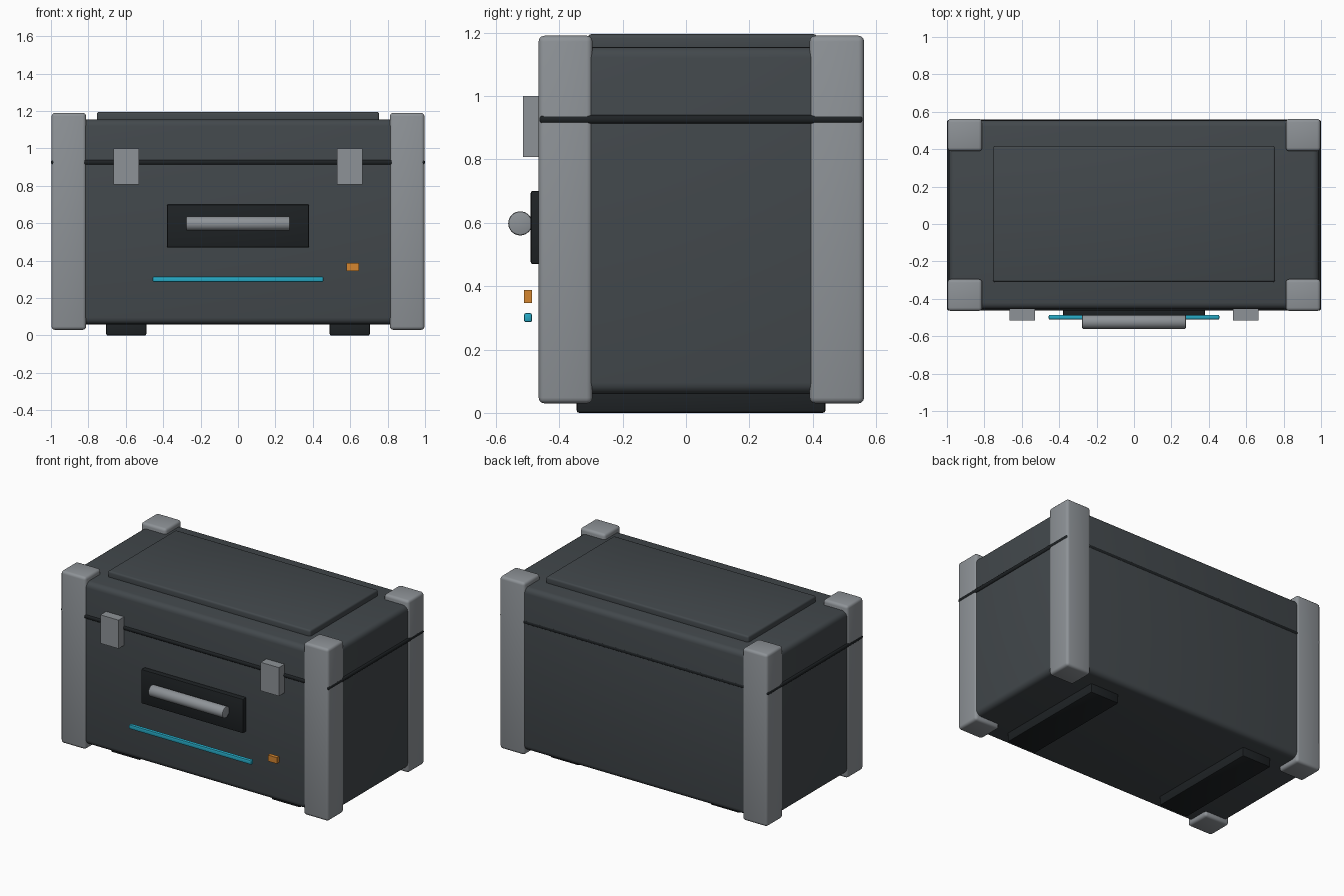
import bpy, math

if "Cube" in bpy.data.objects:
    bpy.data.objects.remove(bpy.data.objects["Cube"])


def material(name, rgb):
    m = bpy.data.materials.new(name)
    m.diffuse_color = (*rgb, 1)
    m.use_nodes = True
    m.node_tree.nodes["Principled BSDF"].inputs["Base Color"].default_value = m.diffuse_color
    return m


SHELL = material("shell_dark", (0.055, 0.065, 0.072))
METAL = material("metal_grey", (0.27, 0.29, 0.31))
BLACK = material("rubber_black", (0.013, 0.016, 0.018))
CYAN = material("cyan", (0.02, 0.40, 0.56))
ORANGE = material("orange", (0.66, 0.24, 0.03))


def finish(ob, name, mat, bevel, segments):
    ob.name = name
    ob.data.materials.append(mat)
    if bevel:
        mod = ob.modifiers.new("bevel", 'BEVEL')
        mod.width, mod.segments = bevel, segments
        mod.limit_method = 'ANGLE'
        bpy.ops.object.modifier_apply(modifier=mod.name)
        bpy.ops.object.shade_smooth_by_angle(angle=math.radians(35))
    return ob


def box(name, x, y, z, mat, bevel=0.0, segments=3):
    """Box from (min, max) ranges on each axis."""
    bpy.ops.mesh.primitive_cube_add(size=1, location=[(a + b) / 2 for a, b in (x, y, z)])
    ob = bpy.context.object
    ob.scale = [b - a for a, b in (x, y, z)]
    bpy.ops.object.transform_apply(location=False, rotation=False, scale=True)
    return finish(ob, name, mat, bevel, segments)


def side_range(s, a, b):
    return tuple(sorted((s * a, s * b)))


# Case shell, raised lid panel and the seam strip between case and lid
box("case_body", (-0.99, 0.99), (-0.455, 0.555), (0.06, 1.155), SHELL, 0.035, 4)
box("lid_panel", (-0.755, 0.755), (-0.31, 0.415), (1.13, 1.195), SHELL, 0.012)
box("lid_seam", (-1.0, 1.0), (-0.463, 0.558), (0.912, 0.94), BLACK, 0.012)

for s, side in ((-1, "left"), (1, "right")):
    # Corner posts
    for y, end in (((-0.465, -0.295), "front"), ((0.39, 0.562), "back")):
        box(f"corner_post_{end}_{side}", side_range(s, 0.812, 0.997), y, (0.03, 1.19), METAL, 0.018)
    # Latches and runner feet
    box(f"latch_{side}", side_range(s, 0.53, 0.665), (-0.515, -0.45), (0.808, 1.0), METAL)
    box(f"foot_{side}", side_range(s, 0.49, 0.705), (-0.345, 0.44), (0.0, 0.08), BLACK, 0.008, 2)

# Handle with backing plate
box("handle_plate", (-0.38, 0.38), (-0.49, -0.44), (0.47, 0.70), BLACK, 0.006, 2)
bpy.ops.mesh.primitive_cylinder_add(vertices=32, radius=0.038, depth=0.555,
                                    location=(0, -0.523, 0.598), rotation=(0, math.pi / 2, 0))
finish(bpy.context.object, "handle_bar", METAL, 0.006, 2)

# Light strip and indicator standing off the front
box("light_strip", (-0.456, 0.456), (-0.511, -0.486), (0.286, 0.315), CYAN, 0.006, 2)
box("indicator", (0.58, 0.648), (-0.511, -0.486), (0.346, 0.387), ORANGE)
